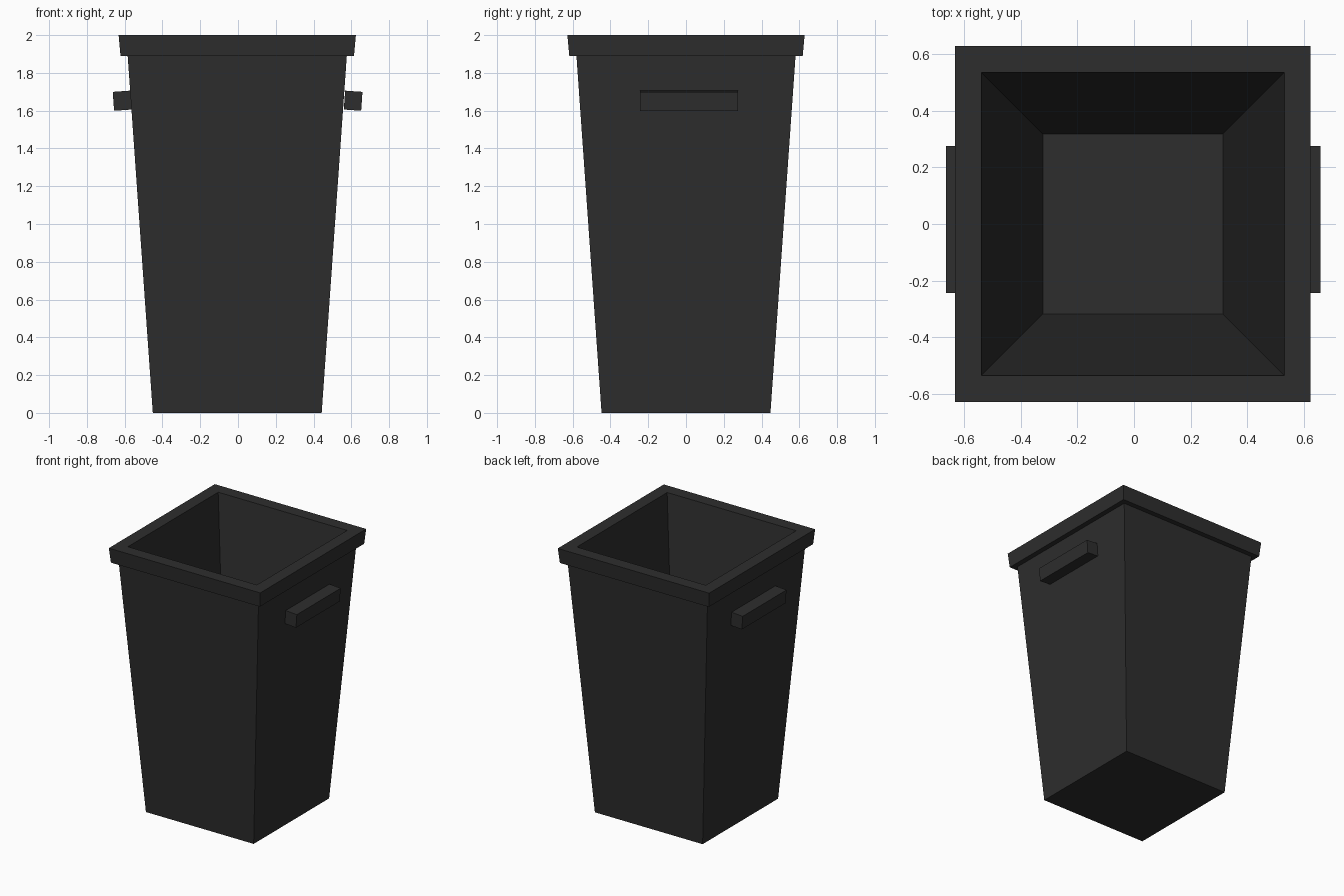
import bpy
import bmesh
from mathutils import Vector

if "Cube" in bpy.data.objects:
    bpy.data.objects.remove(bpy.data.objects["Cube"])

CX = -0.004                      # slight sideways offset of the bin body
BOTTOM, UNDER_RIM, Z_RIM = 0.447, 0.58, 1.89
SLOPE = (UNDER_RIM - BOTTOM) / Z_RIM

plastic = bpy.data.materials.new("dark_grey_plastic")
plastic.diffuse_color = (0.027, 0.027, 0.027, 1)
plastic.use_nodes = True
plastic.node_tree.nodes["Principled BSDF"].inputs["Base Color"].default_value = plastic.diffuse_color


def add_object(name, bm):
    bmesh.ops.recalc_face_normals(bm, faces=bm.faces)
    mesh = bpy.data.meshes.new(name)
    bm.to_mesh(mesh)
    bm.free()
    mesh.materials.append(plastic)
    obj = bpy.data.objects.new(name, mesh)
    bpy.context.collection.objects.link(obj)


# Tapered body, overhanging rim and hollow inside: square rings (half width, z)
profile = [(BOTTOM, 0), (UNDER_RIM, Z_RIM), (0.618, Z_RIM),
           (0.628, 2.0), (0.535, 2.0), (0.318, 0.1)]
bm = bmesh.new()
rings = [[bm.verts.new((CX + sx * w, sy * w, z))
          for sx, sy in ((-1, -1), (1, -1), (1, 1), (-1, 1))]
         for w, z in profile]
for low, high in zip(rings, rings[1:]):
    for i in range(4):
        j = (i + 1) % 4
        bm.faces.new((low[i], low[j], high[j], high[i]))
bm.faces.new(rings[0])           # underside
bm.faces.new(rings[-1])          # inside floor
add_object("bin_body", bm)

# Side handles: bars pushed straight out of the sloping walls
for side, name in ((-1, "left_handle"), (1, "right_handle")):
    bm = bmesh.new()
    wall = [(y, z) for y, z in ((-0.244, 1.606), (0.275, 1.606),
                                (0.275, 1.706), (-0.244, 1.706))]
    base = bm.faces.new([bm.verts.new((CX * (side < 0) + side * (BOTTOM + SLOPE * z), y, z))
                         for y, z in wall])
    out = bmesh.ops.extrude_face_region(bm, geom=[base])["geom"]
    bmesh.ops.translate(bm, vec=Vector((side, 0, -SLOPE)) * 0.092,
                        verts=[v for v in out if isinstance(v, bmesh.types.BMVert)])
    if base.is_valid:
        bm.faces.remove(base)    # open where it meets the wall
    add_object(name, bm)
